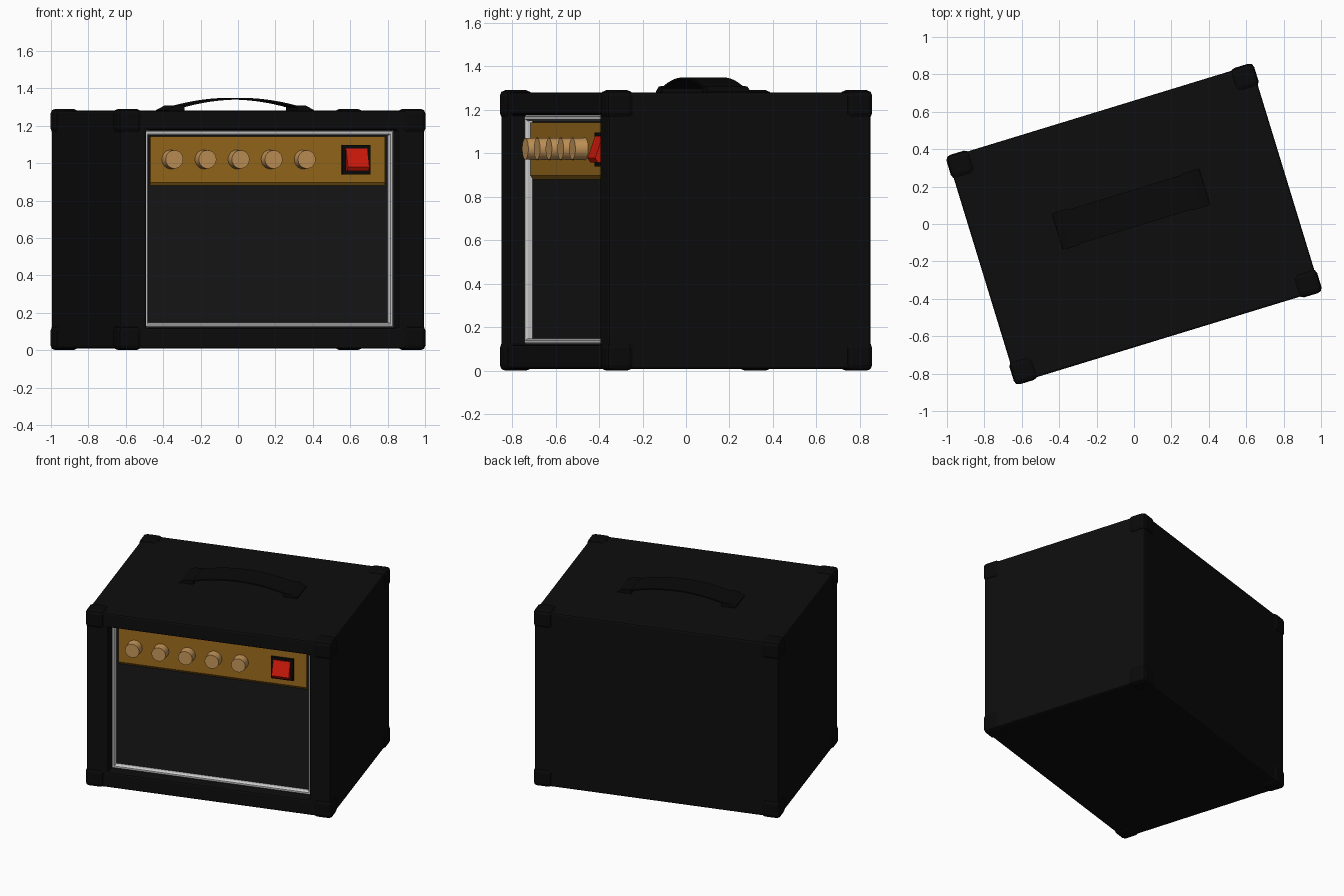
import bpy, bmesh, math
from mathutils import Matrix, Vector

if "Cube" in bpy.data.objects:
    bpy.data.objects.remove(bpy.data.objects["Cube"])

TURN = math.radians(17)  # whole amplifier is turned about z


def material(name, r, g, b):
    m = bpy.data.materials.new(name)
    m.diffuse_color = (r, g, b, 1)
    m.use_nodes = True
    m.node_tree.nodes["Principled BSDF"].inputs["Base Color"].default_value = m.diffuse_color
    return m


BLACK = material("black_vinyl", 0.004, 0.004, 0.004)
RUBBER = material("black_plastic", 0.003, 0.003, 0.003)
CLOTH = material("grille_cloth", 0.009, 0.009, 0.009)
GOLD = material("gold_plate", 0.33, 0.15, 0.012)
BRASS = material("brass", 0.55, 0.30, 0.10)
RED = material("red_plastic", 0.65, 0.01, 0.003)
SILVER = material("silver", 0.6, 0.6, 0.6)


def finish(name, bm, mat, bevel=0, segments=2, smooth=False):
    bmesh.ops.recalc_face_normals(bm, faces=bm.faces)
    mesh = bpy.data.meshes.new(name)
    bm.to_mesh(mesh)
    bm.free()
    mesh.materials.append(mat)
    ob = bpy.data.objects.new(name, mesh)
    bpy.context.collection.objects.link(ob)
    ob.rotation_euler.z = TURN
    if bevel:
        mod = ob.modifiers.new("bevel", 'BEVEL')
        mod.width, mod.segments = bevel, segments
        mod.limit_method = 'ANGLE'
    if smooth:
        bpy.ops.object.select_all(action='DESELECT')
        ob.select_set(True)
        bpy.context.view_layer.objects.active = ob
        bpy.ops.object.shade_smooth_by_angle(angle=math.radians(35))
    return ob


def add_box(bm, lo, hi):
    lo, hi = Vector(lo), Vector(hi)
    mat = Matrix.Translation((lo + hi) / 2) @ Matrix.Diagonal((hi - lo).to_4d())
    bmesh.ops.create_cube(bm, size=1, matrix=mat)


def box(name, lo, hi, mat, bevel=0):
    bm = bmesh.new()
    add_box(bm, lo, hi)
    return finish(name, bm, mat, bevel)


def prism(name, profile, a, b, axis, mat):
    """Extrude an (x,z) profile along y, or a (y,z) profile along x."""
    bm = bmesh.new()
    place = (lambda p, t: (p[0], t, p[1])) if axis == 'Y' else (lambda p, t: (t, p[0], p[1]))
    v0 = [bm.verts.new(place(p, a)) for p in profile]
    v1 = [bm.verts.new(place(p, b)) for p in profile]
    n = len(profile)
    bm.faces.new(v0)
    bm.faces.new(v1)
    for i in range(n):
        j = (i + 1) % n
        bm.faces.new((v0[i], v0[j], v1[j], v1[i]))
    return finish(name, bm, mat)


# Cabinet: a box with a recessed front opening
HX, HY, Z0, Z1 = 0.85, 0.631, 0.008, 1.28
bm = bmesh.new()
add_box(bm, (-HX, -HY, Z0), (HX, HY, Z1))
front = min(bm.faces, key=lambda f: f.calc_center_median().y)
ring = bmesh.ops.inset_individual(bm, faces=[front], thickness=0.1)
for v in front.verts:
    v.co.x = math.copysign(0.703, v.co.x)
    v.co.z = 0.118 if v.co.z < 0.6 else 1.178
floor = bmesh.ops.extrude_discrete_faces(bm, faces=[front])["faces"][0]
bmesh.ops.translate(bm, verts=floor.verts, vec=(0, 0.115, 0))
finish("cabinet", bm, BLACK, 0.012, 2)

# Corner protectors on all eight corners
bm = bmesh.new()
for sx in (-1, 1):
    for sy in (-1, 1):
        for a, b in ((0.0, 0.13), (1.16, 1.29)):
            xs = sorted((sx * 0.86, sx * 0.73))
            ys = sorted((sy * 0.641, sy * 0.511))
            add_box(bm, (xs[0], ys[0], a), (xs[1], ys[1], b))
finish("corner_protectors", bm, RUBBER, 0.026, 2)

# Grille cloth
box("grille", (-0.69, -0.533, 0.13), (0.69, -0.51, 1.165), CLOTH)

# Silver piping around the grille
bm = bmesh.new()
section = [(-0.013, -0.53), (-0.013, -0.555), (-0.006, -0.566),
           (0.006, -0.566), (0.013, -0.555), (0.013, -0.53)]
loops = []
for sx, sz in ((-1, -1), (1, -1), (1, 1), (-1, 1)):
    loops.append([bm.verts.new((sx * (0.686 + o), y, 0.648 + sz * (0.514 + o)))
                  for o, y in section])
for i in range(4):
    p, q = loops[i], loops[(i + 1) % 4]
    for k in range(len(section)):
        m = (k + 1) % len(section)
        bm.faces.new((p[k], p[m], q[m], q[k]))
finish("grille_piping", bm, SILVER)

# Control panel with a chamfered lower edge
prism("control_panel", [(-0.52, 0.88), (-0.535, 0.88), (-0.547, 0.897),
                        (-0.547, 1.142), (-0.52, 1.142)], -0.656, 0.656, 'X', GOLD)

# Five knobs
for i in range(5):
    bm = bmesh.new()
    mat = Matrix.Translation((-0.541 + 0.185 * i, -0.573, 1.02)) @ Matrix.Rotation(math.pi / 2, 4, 'X')
    bmesh.ops.create_cone(bm, cap_ends=True, segments=32, radius1=0.052,
                          radius2=0.049, depth=0.07, matrix=mat)
    finish(f"knob_{i + 1}", bm, BRASS, smooth=True)

# Power switch: surround and tilted rocker
box("switch_surround", (0.412, -0.565, 0.94), (0.568, -0.53, 1.096), RUBBER)
prism("switch_rocker", [(-0.54, 0.957), (-0.592, 0.957), (-0.605, 0.978),
                        (-0.57, 1.079), (-0.54, 1.079)], 0.43, 0.55, 'X', RED)

# Carrying handle: thin arched strap on two wedge-shaped anchors
CX, Y0, Y1 = 0.008, -0.022, 0.182
us = [-0.35 + 0.7 * i / 20 for i in range(21)]
arc = [(u, 1.298 + 0.051 * (1 - (u / 0.35) ** 2)) for u in us]
strap = [(CX + u, z) for u, z in arc] + [(CX + u, z - 0.009) for u, z in reversed(arc)]
prism("handle_strap", strap, Y0 + 0.006, Y1 - 0.006, 'Y', RUBBER)
for side, s in (("left", -1), ("right", 1)):
    wedge = [(0.315, 1.27), (0.415, 1.27), (0.41, 1.284), (0.365, 1.307), (0.315, 1.309)]
    prism(f"handle_anchor_{side}", [(CX + s * u, z) for u, z in wedge], Y0, Y1, 'Y', RUBBER)
